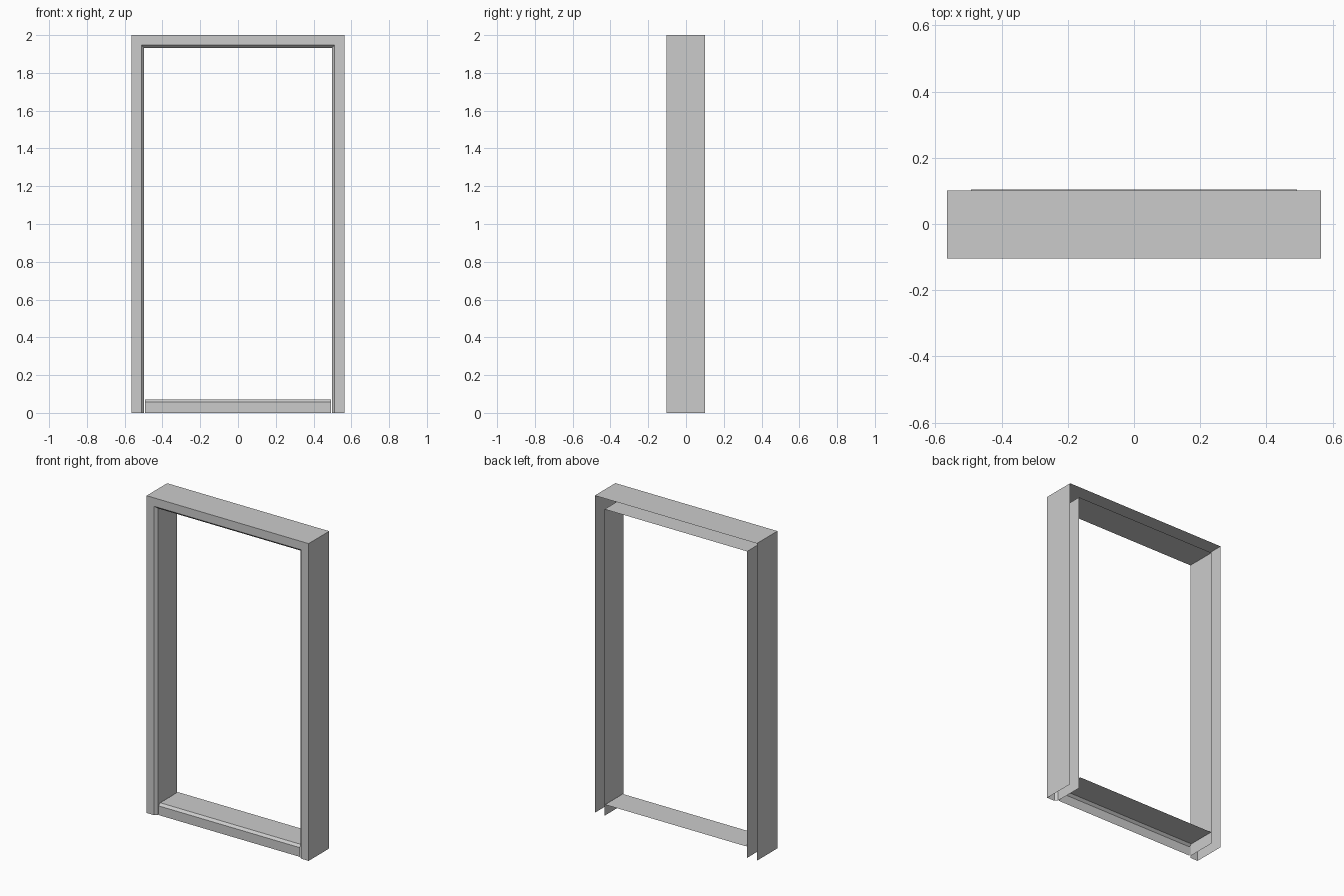
import bpy

if "Cube" in bpy.data.objects:
    bpy.data.objects.remove(bpy.data.objects["Cube"])

FRONT, BACK = -0.1035, 0.1015
HALF_W, TOP = 0.565, 2.0


def sheet_object(name, profile_rings):
    """Skin a sheet between consecutive rings of points."""
    verts = [p for ring in profile_rings for p in ring]
    n = len(profile_rings[0])
    faces = []
    for r in range(len(profile_rings) - 1):
        for i in range(n - 1):
            a = r * n + i
            faces.append((a, a + 1, a + n + 1, a + n))
    mesh = bpy.data.meshes.new(name)
    mesh.from_pydata(verts, [], faces)
    obj = bpy.data.objects.new(name, mesh)
    bpy.context.collection.objects.link(obj)
    return obj


# Door casing: open-backed profile (inset from outer edge, y) swept up, across and down
profile = [(0.0, BACK), (0.0, FRONT), (0.053, FRONT),
           (0.068, FRONT + 0.016), (0.068, BACK)]
corners = [(-1, 0), (-1, 1), (1, 1), (1, 0)]
rings = [[(s * (HALF_W - d), y, (TOP - d) * up) for d, y in profile]
         for s, up in corners]
sheet_object("door_casing", rings)

# Threshold: front riser, small chamfer and tread
sill = [(FRONT + 0.016, 0.0), (FRONT + 0.016, 0.058),
        (FRONT + 0.031, 0.072), (0.1035, 0.072)]
sheet_object("threshold", [[(x, y, z) for y, z in sill] for x in (0.492, -0.492)])
